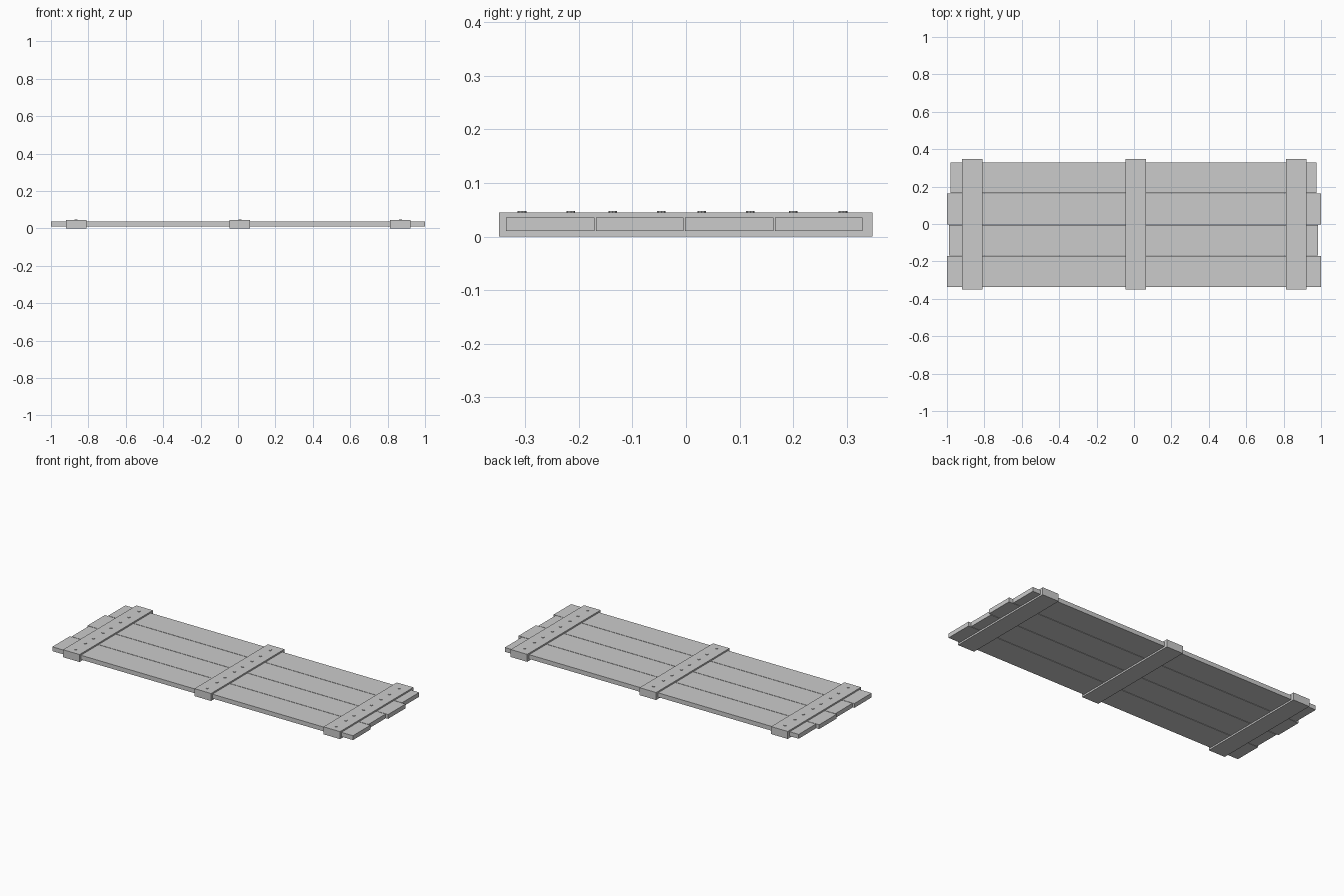
import bpy

if "Cube" in bpy.data.objects:
    bpy.data.objects.remove(bpy.data.objects["Cube"])


def box(name, x0, x1, y0, y1, z0, z1):
    bpy.ops.mesh.primitive_cube_add(size=1, location=((x0 + x1) / 2, (y0 + y1) / 2, (z0 + z1) / 2))
    ob = bpy.context.object
    ob.name = name
    ob.scale = (x1 - x0, y1 - y0, z1 - z0)
    bpy.ops.object.transform_apply(location=False, rotation=False, scale=True)
    return ob


# Four long planks of slightly uneven length, with hairline gaps
planks = [
    (-1.0, 1.0, -0.336, -0.171),
    (-0.99, 0.985, -0.168, -0.005),
    (-1.0, 1.0, -0.002, 0.163),
    (-0.98, 0.975, 0.166, 0.329),
]
for i, (x0, x1, y0, y1) in enumerate(planks):
    box(f"plank_{i + 1}", x0, x1, y0, y1, 0.010, 0.036)

# Three cross battens wrapping the planks, each with a row of nail heads
nail_ys = [-0.306, -0.215, -0.137, -0.046, 0.029, 0.12, 0.2, 0.293]
for b, x in enumerate([-0.865, 0.01, 0.868]):
    box(f"batten_{b + 1}", x - 0.055, x + 0.055, -0.349, 0.348, 0.0, 0.045)
    for n, y in enumerate(nail_ys):
        bpy.ops.mesh.primitive_cylinder_add(vertices=8, radius=0.008, depth=0.006,
                                            location=(x, y, 0.045))
        bpy.context.object.name = f"nail_{b + 1}_{n + 1}"
